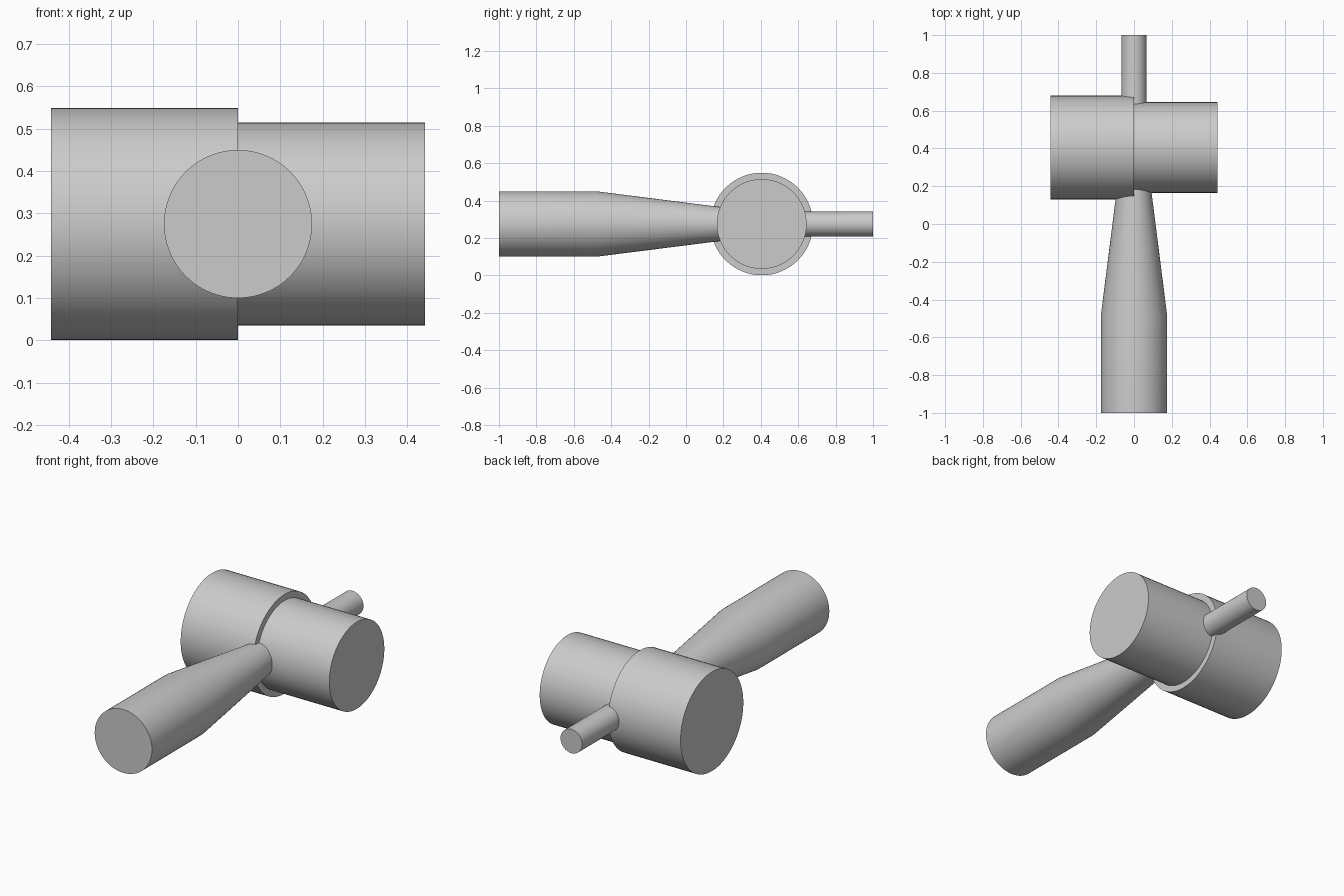
import bpy
import bmesh
from math import cos, sin, pi, radians
from mathutils import Matrix

cube = bpy.data.objects.get("Cube")
if cube:
    bpy.data.objects.remove(cube, do_unlink=True)

grey = bpy.data.materials.new("plain grey")
grey.use_nodes = True
colour = (0.6, 0.6, 0.6, 1)
grey.diffuse_color = colour
grey.node_tree.nodes["Principled BSDF"].inputs["Base Color"].default_value = colour

HEAD_Y, AXIS_Z = 0.405, 0.275


def turned(name, profile, place, sides=64):
    """Solid of revolution around local z from (radius, height) pairs, with flat caps."""
    bm = bmesh.new()
    rings = [[bm.verts.new((r * cos(2 * pi * i / sides), r * sin(2 * pi * i / sides), h))
              for i in range(sides)] for r, h in profile]
    for low, high in zip(rings, rings[1:]):
        for i in range(sides):
            j = (i + 1) % sides
            bm.faces.new((low[i], low[j], high[j], high[i]))
    bm.faces.new(rings[0][::-1])
    bm.faces.new(rings[-1])
    bm.transform(place)
    mesh = bpy.data.meshes.new(name)
    bm.to_mesh(mesh)
    bm.free()
    mesh.materials.append(grey)
    obj = bpy.data.objects.new(name, mesh)
    bpy.context.collection.objects.link(obj)
    bpy.ops.object.select_all(action="DESELECT")
    obj.select_set(True)
    bpy.context.view_layer.objects.active = obj
    bpy.ops.object.shade_smooth_by_angle(angle=radians(30))
    return obj


# Stepped head lying along x: wide half on -x, narrow half on +x
along_x = Matrix.Translation((0, HEAD_Y, AXIS_Z)) @ Matrix.Rotation(pi / 2, 4, "Y")
turned("head", [(0.274, -0.442), (0.274, 0), (0.24, 0), (0.24, 0.442)], along_x)

# Handle lying along y, tapering into the head and leaving the back as a thin pin
along_y = Matrix.Translation((0, 0, AXIS_Z)) @ Matrix.Rotation(-pi / 2, 4, "X")
turned("handle_and_pin",
       [(0.175, -1), (0.175, -0.48), (0.066, 0.38), (0.066, 1)], along_y)
